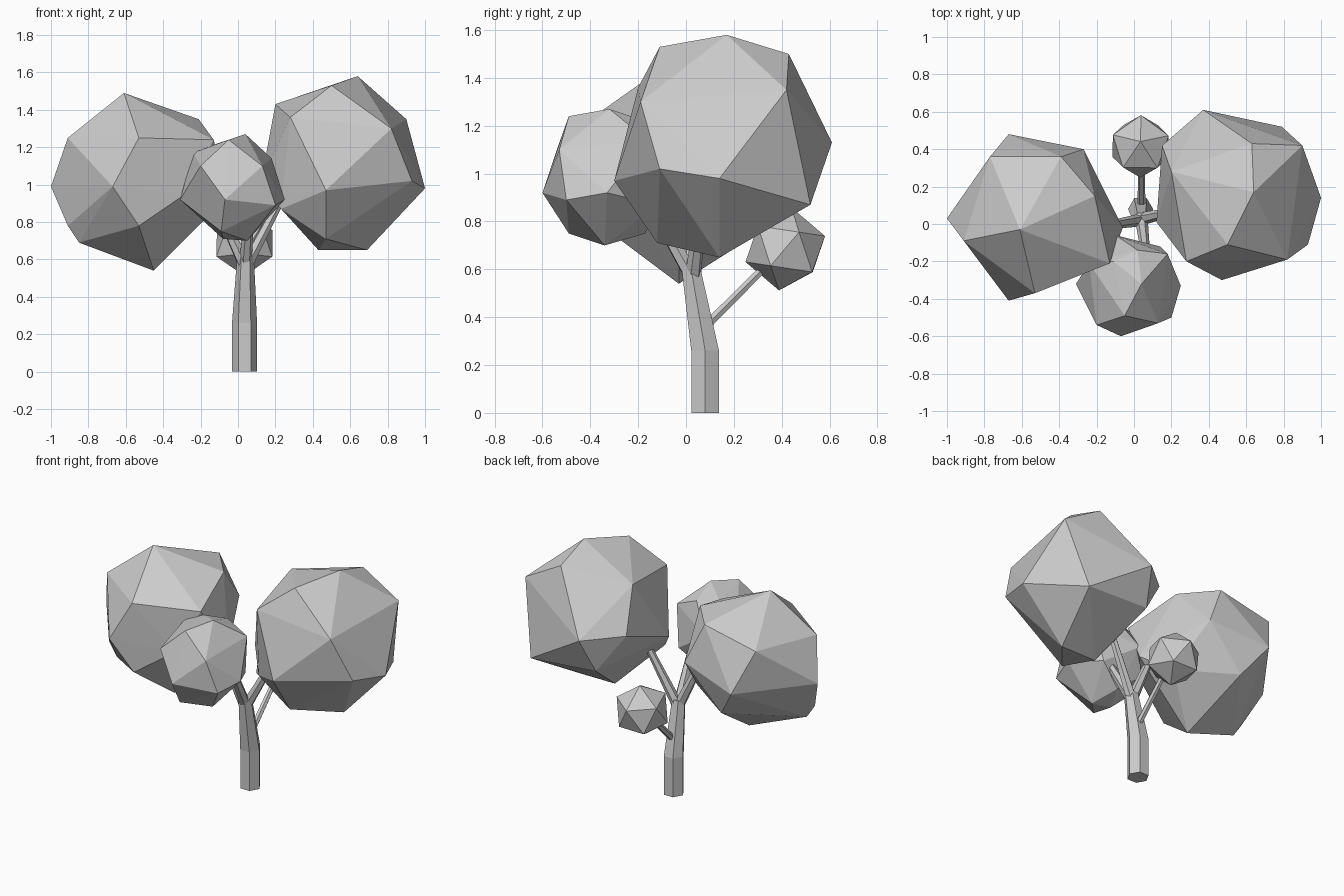
import bpy, bmesh
from math import cos, sin, pi
from mathutils import Vector, Matrix

if "Cube" in bpy.data.objects:
    bpy.data.objects.remove(bpy.data.objects["Cube"])


def finish(bm, name):
    bmesh.ops.recalc_face_normals(bm, faces=bm.faces)
    me = bpy.data.meshes.new(name)
    bm.to_mesh(me)
    bm.free()
    bpy.context.collection.objects.link(bpy.data.objects.new(name, me))


def limb(name, path, sides=6, level=False):
    """Faceted tube along (x, y, z, radius) stations."""
    bm = bmesh.new()
    axis = Vector(path[-1][:3]) - Vector(path[0][:3])
    rot = Matrix.Identity(3) if level else axis.to_track_quat('Z', 'Y').to_matrix()
    rings = []
    for x, y, z, r in path:
        rings.append([bm.verts.new(Vector((x, y, z)) + rot @ Vector(
            (r * cos(2 * pi * i / sides), r * sin(2 * pi * i / sides), 0))) for i in range(sides)])
    for a, b in zip(rings, rings[1:]):
        for i in range(sides):
            j = (i + 1) % sides
            bm.faces.new((a[i], a[j], b[j], b[i]))
    bm.faces.new(rings[0])
    bm.faces.new(rings[-1])
    finish(bm, name)


def crown(name, corners):
    """Faceted leaf mass wrapped around a few corners."""
    bm = bmesh.new()
    for c in corners:
        bm.verts.new(c)
    bmesh.ops.convex_hull(bm, input=bm.verts)
    inner = [v for v in bm.verts if not v.link_faces]
    bmesh.ops.delete(bm, geom=inner, context='VERTS')
    finish(bm, name)


# trunk and branches
limb("trunk", [(.035, .08, 0, .067), (.035, .08, .26, .067), (.04, .02, .61, .045)], level=True)
limb("right_branch", [(.05, .03, .58, .034), (.23, .07, .92, .022)])
limb("left_branch", [(.03, .02, .58, .034), (-.10, .0, .86, .025)])
limb("front_branch", [(.04, .02, .58, .034), (.06, -.14, .86, .025)])
limb("back_branch", [(.04, .09, .37, .021), (.04, .34, .62, .018)])

# leaf crowns
crown("right_crown", [
    (.50, -.11, 1.53), (.64, .17, 1.58), (.63, .43, 1.50), (.90, .42, 1.35), (.37, .61, 1.13),
    (.79, .52, .87), (.69, .14, .65), (.47, -.30, .97), (.82, -.19, 1.30), (.93, -.11, 1.02),
    (1.0, .14, .98), (.20, .28, 1.43), (.28, -.20, 1.36), (.12, .01, 1.0), (.43, .14, .65),
    (.47, -.12, .71), (.23, -.11, .87), (.15, .42, 1.15), (.32, .50, .90)])
crown("left_crown", [
    (-.61, -.03, 1.49), (-.53, -.37, 1.25), (-.67, -.41, .99), (-.91, -.09, 1.25),
    (-1.0, .03, .99), (-.21, .15, 1.35), (-.77, .36, 1.27), (-.39, .36, 1.35),
    (-.67, .48, 1.0), (-.27, .40, 1.08), (-.06, -.02, .93), (-.13, -.21, 1.24),
    (-.91, -.07, .78), (-.85, -.07, .69), (-.53, -.35, .78), (-.45, -.03, .54),
    (-.19, .15, .81), (-.53, .38, .80), (-.28, -.27, .95)])
crown("front_crown", [
    (.04, -.32, 1.27), (-.05, -.49, 1.24), (-.11, -.20, 1.22), (.02, -.14, 1.21),
    (-.24, -.21, 1.17), (-.20, -.54, 1.10), (-.31, -.32, .92), (-.07, -.60, .92),
    (.13, -.53, 1.10), (.25, -.33, .92), (.20, -.50, .89), (-.09, -.49, .75),
    (.05, -.34, .70), (-.08, -.32, .71), (.18, -.16, 1.14), (.14, -.12, .87), (-.01, -.17, .75),
    (-.10, -.06, 1.03), (-.16, -.13, .87)])

# small crown at the back
bm = bmesh.new()
bmesh.ops.create_icosphere(bm, subdivisions=1, radius=.175)
bmesh.ops.transform(bm, verts=bm.verts, matrix=Matrix.Translation((.035, .415, .685))
                    @ Matrix.Rotation(-.15, 4, 'X') @ Matrix.Rotation(.3, 4, 'Z'))
finish(bm, "back_crown")
